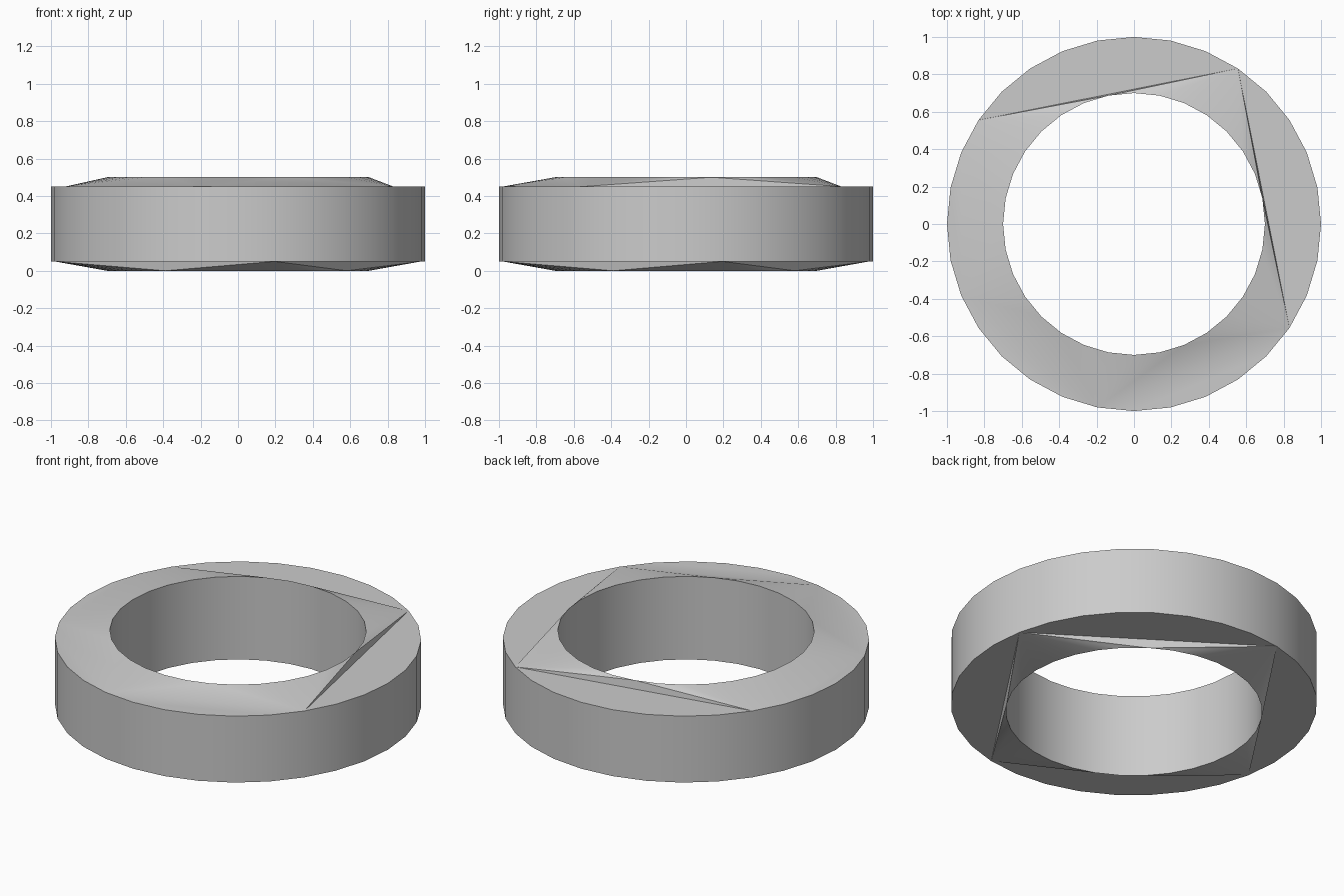
import bpy, bmesh, math

if "Cube" in bpy.data.objects:
    bpy.data.objects.remove(bpy.data.objects["Cube"], do_unlink=True)

SIDES = 32

grey = bpy.data.materials.new("plain grey")
grey.use_nodes = True
colour = (0.6, 0.6, 0.6, 1)
grey.diffuse_color = colour
grey.node_tree.nodes["Principled BSDF"].inputs["Base Color"].default_value = colour

bm = bmesh.new()


def circle(radius, z):
    step = 2 * math.pi / SIDES
    return [bm.verts.new((radius * math.cos(i * step), radius * math.sin(i * step), z))
            for i in range(SIDES)]


def wall(low, high):
    for i in range(SIDES):
        j = (i + 1) % SIDES
        bm.faces.new((low[i], low[j], high[j], high[i]))


def cap(outer, inner, corners, tips):
    """Flat outer segments cut off by chords, with facets rising to the inner rim."""
    at = lambda ring, i: ring[i % SIDES]
    following = tips[1:] + [tips[0] + SIDES]
    for a, b, tip, next_tip in zip(corners, corners[1:], tips, following):
        if b - a > 1:
            bm.faces.new([at(outer, i) for i in range(a, b + 1)])
        bm.faces.new((at(outer, a), at(outer, b), at(inner, tip)))
        for i in range(tip, next_tip):
            bm.faces.new((at(outer, b), at(inner, i + 1), at(inner, i)))


# Rims and the two upright walls
outer_low, outer_high = circle(1, 0.05), circle(1, 0.45)
inner_low, inner_high = circle(0.7, 0), circle(0.7, 0.5)
wall(outer_low, outer_high)
wall(inner_low, inner_high)

# Irregular top facets and regular four-cornered underside
cap(outer_high, inner_high, [-3, 5, 13, 14, 18, 23, 29], [1, 9, 13, 16, 20, 26])
cap(outer_low, inner_low, [1, 9, 17, 25, 33], [5, 13, 21, 29])
bmesh.ops.recalc_face_normals(bm, faces=bm.faces)

mesh = bpy.data.meshes.new("ring")
bm.to_mesh(mesh)
bm.free()
mesh.materials.append(grey)
ring = bpy.data.objects.new("ring", mesh)
bpy.context.collection.objects.link(ring)

bpy.ops.object.select_all(action='DESELECT')
ring.select_set(True)
bpy.context.view_layer.objects.active = ring
bpy.ops.object.shade_smooth_by_angle(angle=math.radians(30))
